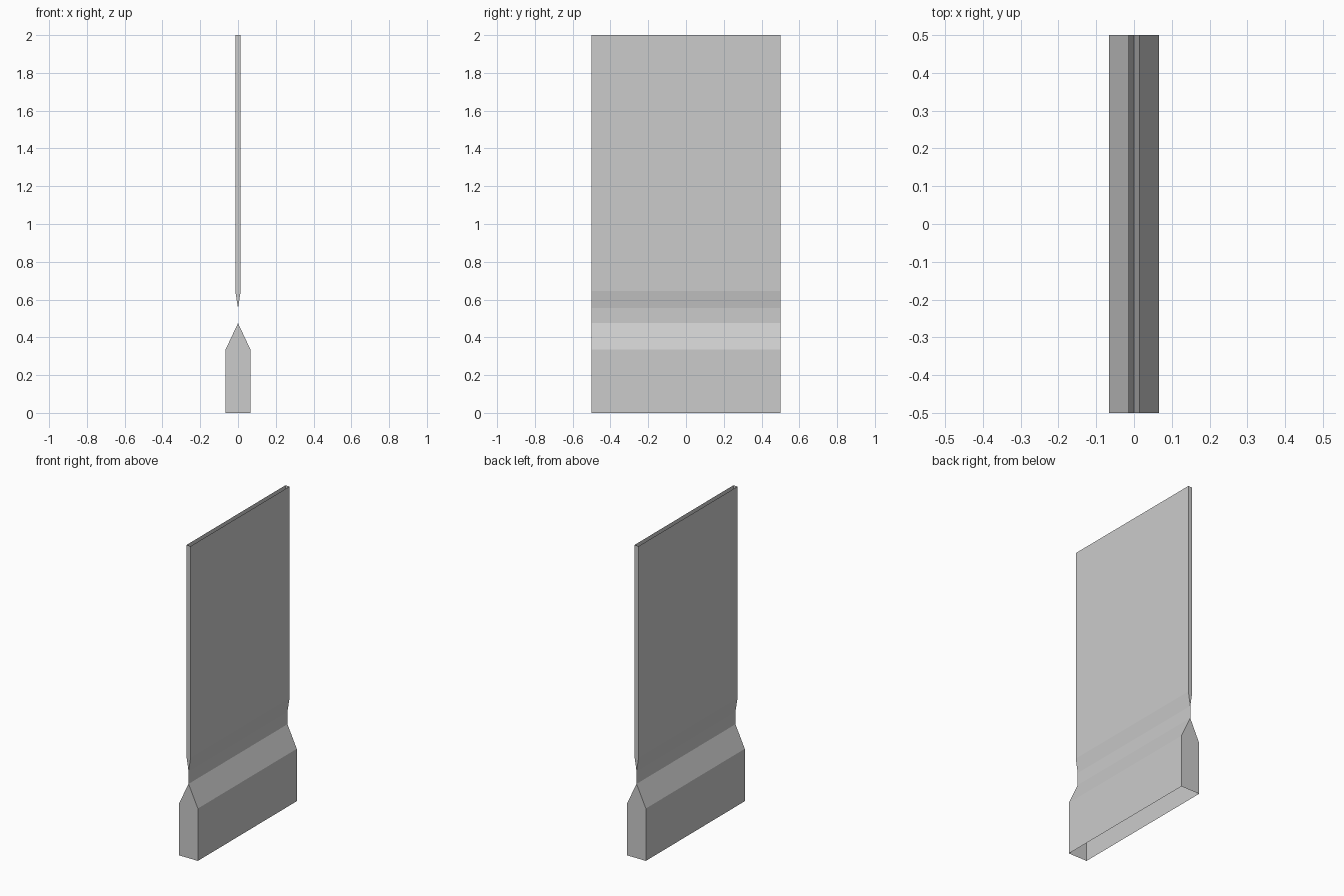
import bpy, bmesh

if "Cube" in bpy.data.objects:
    bpy.data.objects.remove(bpy.data.objects["Cube"])

HALF_LEN = 0.5  # half length along y


def shell(name, levels):
    """Stack of (half width, z) levels, closed at both ends, open at top and bottom."""
    bm = bmesh.new()
    rings = []
    for w, z in levels:
        corners = [(-w, -HALF_LEN), (w, -HALF_LEN), (w, HALF_LEN), (-w, HALF_LEN)]
        rings.append([bm.verts.new((x, y, z)) for x, y in corners])
    for lo, hi in zip(rings, rings[1:]):
        for i in range(4):
            j = (i + 1) % 4
            bm.faces.new((lo[i], lo[j], hi[j], hi[i]))
    # merge the corners where the shell pinches to an edge
    bmesh.ops.remove_doubles(bm, verts=bm.verts, dist=1e-5)
    return finish(name, bm)


def finish(name, bm):
    mesh = bpy.data.meshes.new(name)
    bm.to_mesh(mesh)
    bm.free()
    obj = bpy.data.objects.new(name, mesh)
    bpy.context.collection.objects.link(obj)
    return obj


# wide hollow base, open underneath, with a pitched top
shell("base", [(0.066, 0.0), (0.066, 0.335), (0.0, 0.475)])

# thin sheet joining base and panel
bm = bmesh.new()
bm.faces.new([bm.verts.new((0, y, z)) for y, z in
              ((-HALF_LEN, 0.475), (HALF_LEN, 0.475), (HALF_LEN, 0.555), (-HALF_LEN, 0.555))])
finish("neck", bm)

# tall slim panel, tapered at its foot and open at the top
shell("upper_panel", [(0.0, 0.555), (0.0145, 0.645), (0.0145, 2.0)])
